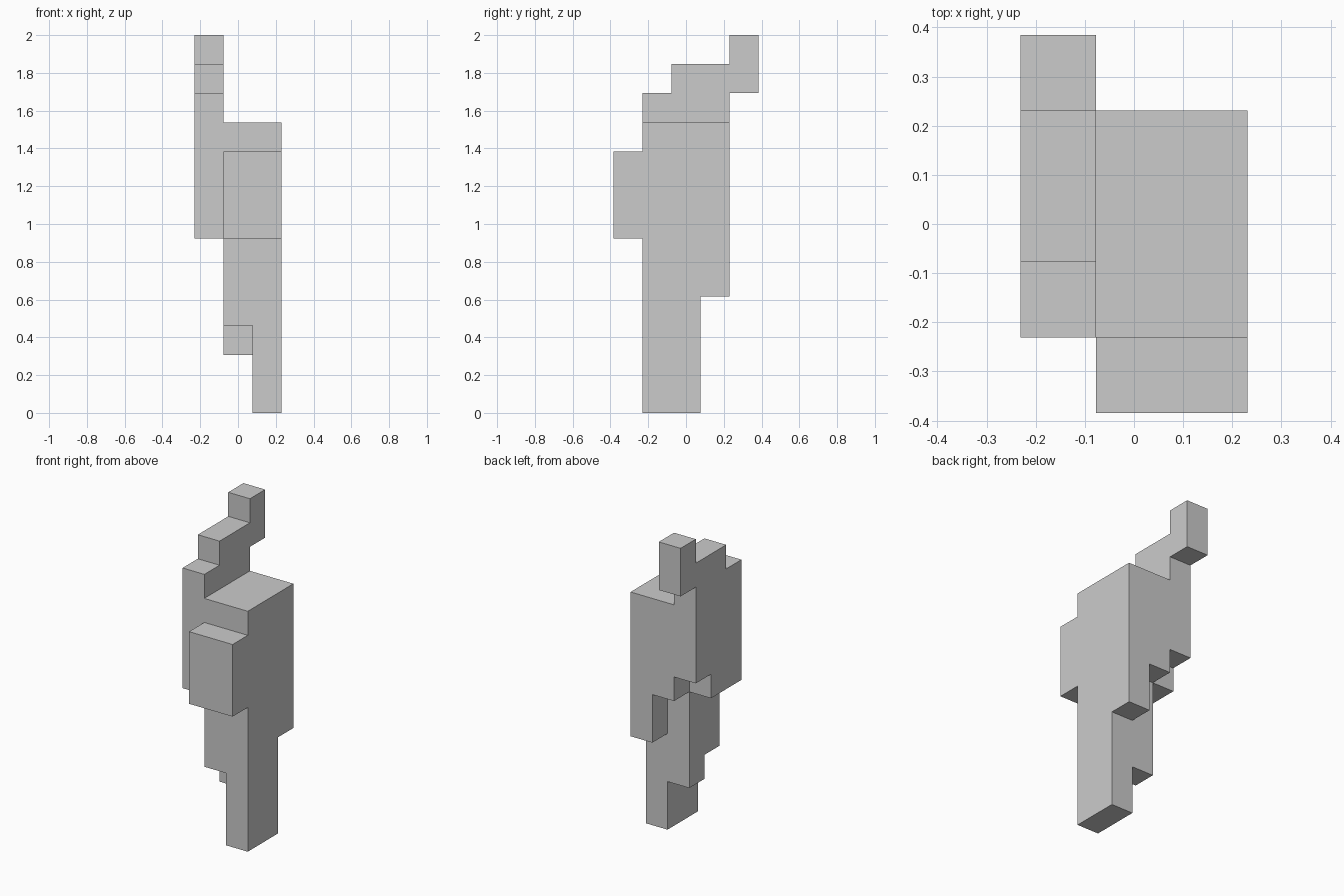
import bpy, bmesh, math
from mathutils import Vector

if "Cube" in bpy.data.objects:
    bpy.data.objects.remove(bpy.data.objects["Cube"])

U = 2 / 13                            # side of one block
ORIGIN = Vector((-1.5, -2.5, 0))      # corner of the 3 x 5 x 13 block grid

# Parts as block ranges: (x0, x1, y0, y1, z0, z1)
PARTS = {
    "leg":         [(2, 3, 1, 3, 0, 4)],
    "short_leg":   [(1, 2, 1, 2, 3, 6), (1, 2, 2, 3, 2, 6)],
    "torso":       [(2, 3, 1, 4, 4, 10), (1, 2, 1, 4, 6, 10)],
    "front_panel": [(1, 3, 0, 1, 6, 9)],
    "side_slab":   [(0, 1, 1, 2, 6, 11), (0, 1, 2, 3, 6, 12), (0, 1, 3, 4, 7, 12)],
    "top_post":    [(0, 1, 4, 5, 11, 13)],
}

cells = {(x, y, z)
         for boxes in PARTS.values()
         for x0, x1, y0, y1, z0, z1 in boxes
         for x in range(x0, x1) for y in range(y0, y1) for z in range(z0, z1)}

# One clean outer skin: a face only where a block meets empty space
bm = bmesh.new()
for cell in cells:
    centre = Vector(cell) + Vector((0.5, 0.5, 0.5)) + ORIGIN
    for axis in range(3):
        for sign in (-1, 1):
            n = Vector((0, 0, 0))
            n[axis] = sign
            if tuple(int(c + d) for c, d in zip(cell, n)) in cells:
                continue
            a = Vector((0, 0, 0))
            a[(axis + 1) % 3] = 1
            b = n.cross(a)
            corners = [a + b, b - a, -a - b, a - b]
            bm.faces.new([bm.verts.new((centre + (n + c) / 2) * U) for c in corners])

# Weld the blocks and merge coplanar faces
bmesh.ops.remove_doubles(bm, verts=bm.verts, dist=1e-4)
bmesh.ops.dissolve_limit(bm, angle_limit=math.radians(1), verts=bm.verts, edges=bm.edges)
bmesh.ops.recalc_face_normals(bm, faces=bm.faces)

mesh = bpy.data.meshes.new("stepped_block_figure")
bm.to_mesh(mesh)
bm.free()
bpy.context.collection.objects.link(bpy.data.objects.new("stepped_block_figure", mesh))
